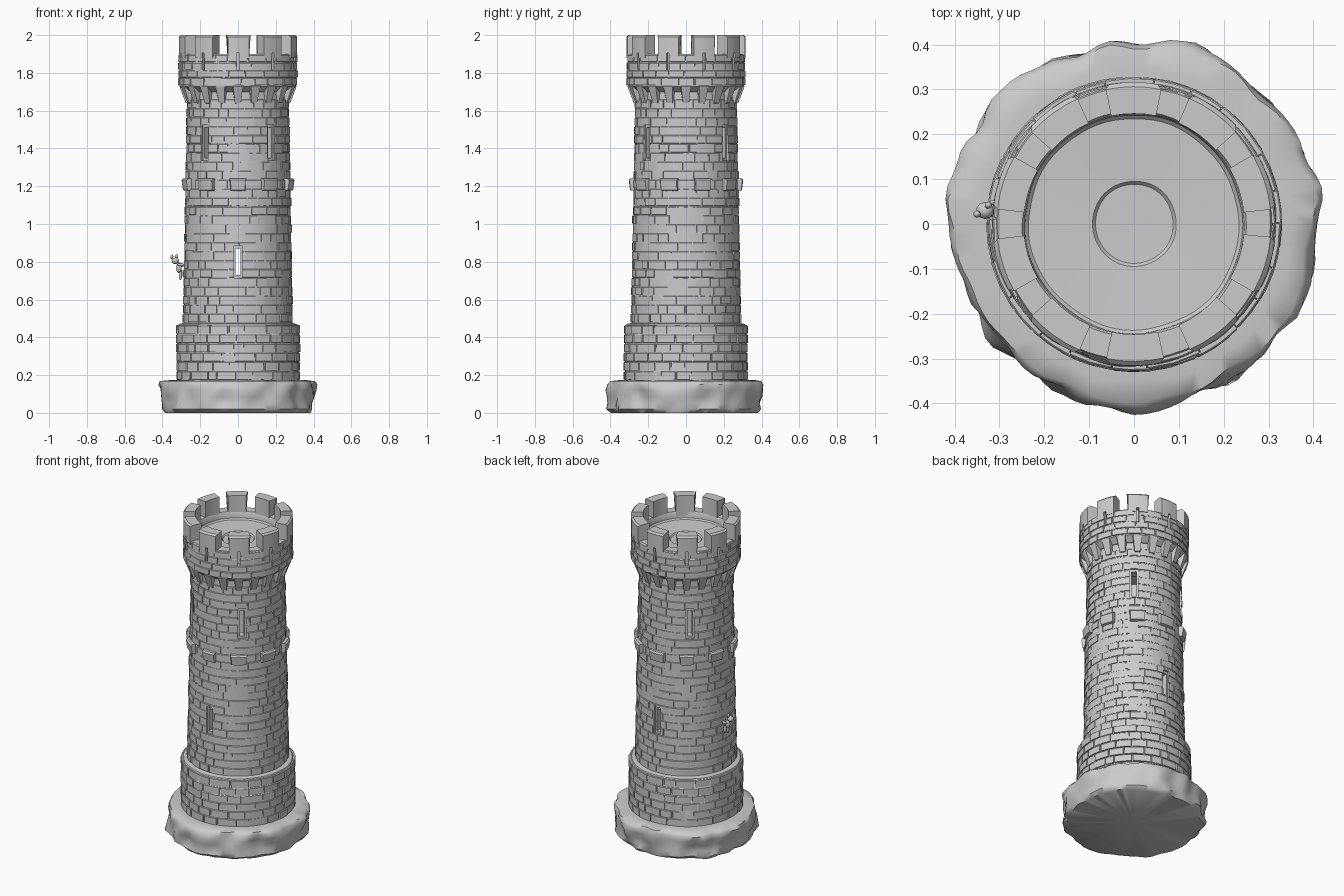
import bpy, bmesh, math, random
from mathutils import Vector, Matrix, noise

random.seed(7)
if "Cube" in bpy.data.objects:
    bpy.data.objects.remove(bpy.data.objects["Cube"])

stone = bpy.data.materials.new("grey_stone")
stone.use_nodes = True
GREY = (0.6, 0.6, 0.6, 1)
stone.diffuse_color = GREY
stone.node_tree.nodes["Principled BSDF"].inputs["Base Color"].default_value = GREY


def finish(name, bm, cutters=(), angle=35, helper=False):
    """Turn a bmesh into a named stone object, with optional cuts."""
    bmesh.ops.remove_doubles(bm, verts=bm.verts, dist=1e-5)
    bmesh.ops.recalc_face_normals(bm, faces=bm.faces)
    mesh = bpy.data.meshes.new(name)
    bm.to_mesh(mesh)
    bm.free()
    ob = bpy.data.objects.new(name, mesh)
    bpy.context.collection.objects.link(ob)
    mesh.materials.append(stone)
    if helper:
        ob.hide_render = True
        ob.hide_set(True)
        return ob
    for cutter in cutters:
        mod = ob.modifiers.new("cut", 'BOOLEAN')
        mod.operation, mod.solver, mod.object = 'DIFFERENCE', 'EXACT', cutter
    bpy.ops.object.select_all(action='DESELECT')
    ob.select_set(True)
    bpy.context.view_layer.objects.active = ob
    for mod in list(ob.modifiers):
        bpy.ops.object.modifier_apply(modifier=mod.name)
    bpy.ops.object.shade_smooth_by_angle(angle=math.radians(angle))
    return ob


def polar(r, a, z):
    """Angle 0 is the front, growing towards +x."""
    return Vector((r * math.sin(a), -r * math.cos(a), z))


def lathe(profile, segs=72, closed=False, lump=0.0, scale=9):
    """Revolve (radius, height) points, with optional lumpy stone noise."""
    bm = bmesh.new()
    rings = []
    for r, z in profile:
        ring = []
        for i in range(segs):
            p = polar(r, math.tau * i / segs, z)
            k = 1 + lump * noise.noise(p * scale) / max(r, 0.1)
            ring.append(bm.verts.new((p.x * k, p.y * k, z)))
        rings.append(ring)
    pairs = list(zip(rings, rings[1:]))
    if closed:
        pairs.append((rings[-1], rings[0]))
    for lo, hi in pairs:
        for i in range(segs):
            j = (i + 1) % segs
            bm.faces.new((lo[i], lo[j], hi[j], hi[i]))
    return bm


def arc_block(bm, mid, half, r_in, r_out, z0, z1, cham=0.004, n=2, r_low=None, narrow=1.0):
    """Curved stone block with a chamfered outer face."""
    r_low = r_out if r_low is None else r_low
    rows = []
    for k in range(n + 1):
        t = 2 * k / n - 1
        inner, outer = half * t, (half - cham / r_out) * t
        rows.append([bm.verts.new(p) for p in (
            polar(r_in, mid + inner * narrow, z0),
            polar(r_low, mid + outer * narrow, z0 + cham),
            polar(r_out, mid + outer, z1 - cham),
            polar(r_out - cham, mid + inner, z1),
            polar(r_in, mid + inner, z1))])
    for a, b in zip(rows, rows[1:]):
        for i in range(5):
            j = (i + 1) % 5
            bm.faces.new((a[i], a[j], b[j], b[i]))
    bm.faces.new(rows[0])
    bm.faces.new(rows[-1])


def bricks(bm, r0, r1, z0, z1, courses, count):
    """Uneven brick courses standing slightly proud of a wall."""
    h = (z1 - z0) / courses
    for c in range(courses):
        r = r0 + (r1 - r0) * (c + 0.5) / courses
        step = math.tau / count
        edges = [step * (i + 0.5 * (c % 2) + random.uniform(-0.25, 0.25)) for i in range(count)]
        edges.append(edges[0] + math.tau)
        for a, b in zip(edges, edges[1:]):
            arc_block(bm, (a + b) / 2, (b - a) / 2 - 0.004, r - 0.02,
                      r + random.uniform(-0.001, 0.005),
                      z0 + c * h + 0.001, z0 + (c + 1) * h - 0.001, 0.003)


def radial_box(bm, a, r_in, r_out, width, z0, z1):
    m = (Matrix.Rotation(a, 4, 'Z')
         @ Matrix.Translation((0, -(r_in + r_out) / 2, (z0 + z1) / 2))
         @ Matrix.Diagonal((width, r_out - r_in, z1 - z0, 1)))
    bmesh.ops.create_cube(bm, size=1, matrix=m)


def around(count):
    return [math.tau * i / count for i in range(count)]


# Window and arrow slit cutters
slits, recesses, arrows = bmesh.new(), bmesh.new(), bmesh.new()
for a in (0, math.pi):
    radial_box(slits, a, 0.15, 0.36, 0.024, 0.73, 0.87)
    radial_box(recesses, a, 0.273, 0.36, 0.042, 0.715, 0.885)
for deg in (40, 140, 220, 320):
    radial_box(slits, math.radians(deg), 0.15, 0.36, 0.026, 1.35, 1.51)
    radial_box(recesses, math.radians(deg), 0.262, 0.36, 0.046, 1.335, 1.525)
for a in around(10):
    radial_box(arrows, a, 0.285, 0.36, 0.014, 1.815, 1.905)
slit_cut = finish("window_slit_cutter", slits, helper=True)
recess_cut = finish("window_recess_cutter", recesses, helper=True)
arrow_cut = finish("arrow_slit_cutter", arrows, helper=True)
window_cuts = (slit_cut, recess_cut)

# Rough foundation
finish("foundation", lathe(
    [(0, 0), (0.385, 0), (0.402, 0.02), (0.398, 0.05), (0.402, 0.085), (0.408, 0.12),
     (0.408, 0.15), (0.395, 0.168), (0.35, 0.174), (0.3, 0.174), (0, 0.174)],
    96, lump=0.03, scale=11), angle=50)

# Plinth with brick facing
finish("plinth", lathe([(0, 0.16), (0.322, 0.16), (0.322, 0.455), (0.312, 0.47),
                        (0.28, 0.478), (0, 0.478)], lump=0.006))
bm = bmesh.new()
bricks(bm, 0.326, 0.325, 0.172, 0.465, 6, 22)
finish("plinth_bricks", bm)

# Hollow shaft with brick facing
finish("shaft", lathe([(0.288, 0.46), (0.28, 1.0), (0.266, 1.64), (0.266, 1.74),
                       (0.21, 1.74), (0.21, 0.46)], closed=True), window_cuts)
bm = bmesh.new()
bricks(bm, 0.290, 0.268, 0.478, 1.66, 25, 22)
finish("shaft_bricks", bm, window_cuts)

# Projecting stone band
bm = bmesh.new()
for a in around(10):
    arc_block(bm, a, math.radians(random.uniform(8.5, 10.5)), 0.26,
              0.303, 1.172, 1.24, 0.008, 4, r_low=0.296)
finish("band_blocks", bm)

# Corbels carrying the parapet
bm = bmesh.new()
for a in around(20):
    arc_block(bm, a, math.radians(5.8), 0.255, 0.31, 1.635, 1.735, 0.006, 2,
              r_low=0.277, narrow=0.7)
finish("corbels", bm)

# Parapet wall with the sunken roof deck
finish("parapet", lathe(
    [(0, 1.70), (0.272, 1.70), (0.308, 1.728), (0.31, 1.745), (0.31, 1.89), (0.304, 1.9),
     (0.25, 1.9), (0.245, 1.893), (0.243, 1.86), (0.235, 1.852), (0.095, 1.846),
     (0.088, 1.838), (0, 1.836)], lump=0.004), (arrow_cut,))
bm = bmesh.new()
bricks(bm, 0.313, 0.311, 1.732, 1.896, 4, 22)
finish("parapet_bricks", bm, (arrow_cut,))

# Merlons
bm = bmesh.new()
for a in around(10):
    arc_block(bm, a + random.uniform(-0.01, 0.01), math.radians(random.uniform(11.5, 12.5)),
              0.246, 0.316, 1.87, 2.0, 0.01, 4)
finish("merlons", bm, (arrow_cut,))

# Small climber clinging to the wall: (centre, radii)
climber = bmesh.new()
for centre, size in (
        ((-0.332, 0.03, 0.805), (0.02, 0.019, 0.018)),    # head
        ((-0.313, 0.03, 0.768), (0.015, 0.015, 0.028)),   # torso
        ((-0.305, 0.018, 0.727), (0.009, 0.008, 0.024)),  # legs
        ((-0.302, 0.042, 0.735), (0.009, 0.008, 0.024)),
        ((-0.303, 0.012, 0.785), (0.02, 0.007, 0.008)),   # arms
        ((-0.303, 0.048, 0.780), (0.02, 0.007, 0.008)),
        ((-0.350, 0.022, 0.826), (0.008, 0.008, 0.013)),  # ears
        ((-0.325, 0.042, 0.828), (0.008, 0.008, 0.013))):
    bmesh.ops.create_icosphere(climber, subdivisions=2, radius=1,
                               matrix=Matrix.Translation(centre) @ Matrix.Diagonal((*size, 1)))
finish("climber", climber, angle=60)
